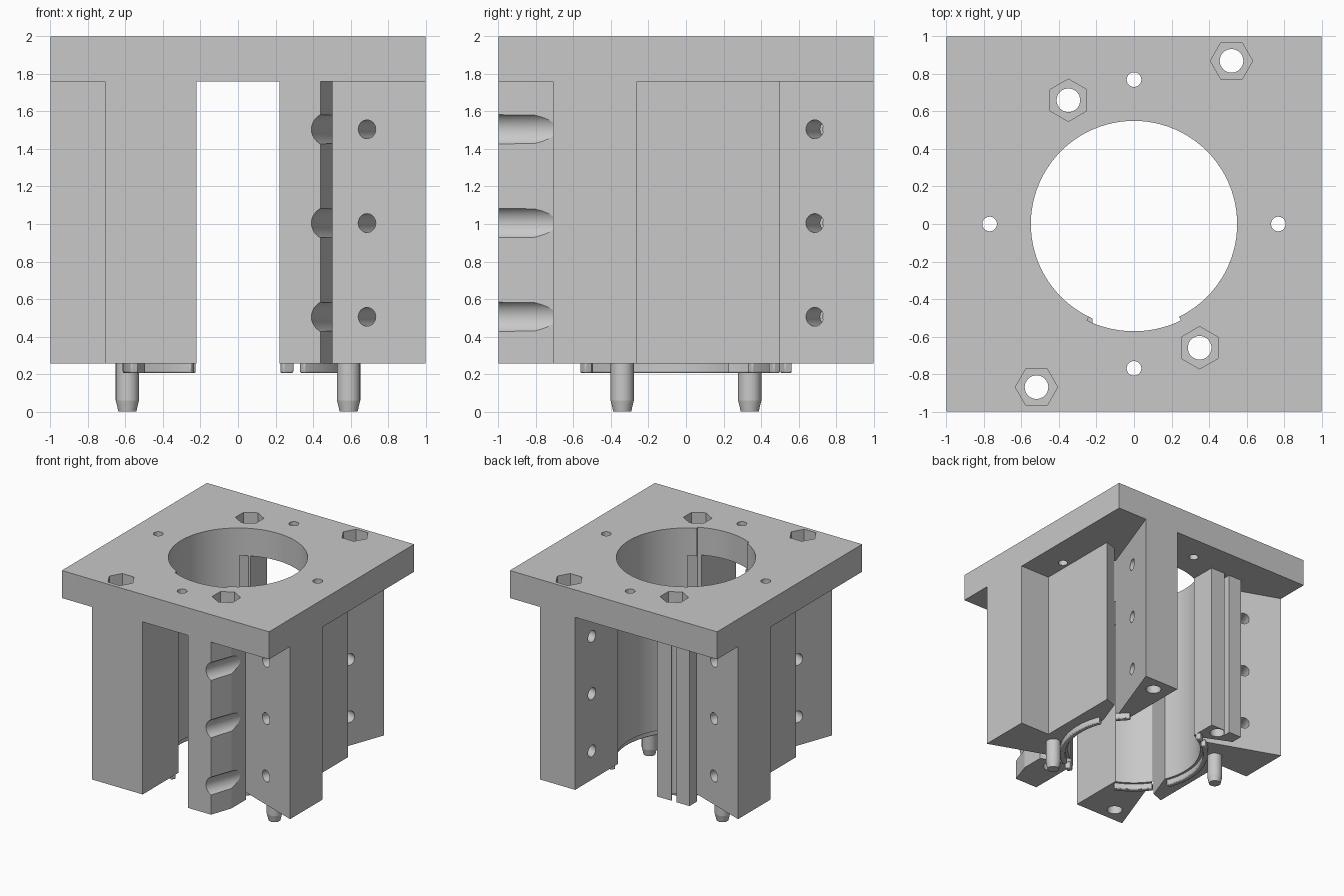
import bpy, bmesh, math
from mathutils import Matrix, Vector

cube = bpy.data.objects.get("Cube")
if cube:
    bpy.data.objects.remove(cube, do_unlink=True)

grey = bpy.data.materials.new("plain_grey")
grey.use_nodes = True
grey.diffuse_color = (0.58, 0.58, 0.58, 1)
grey.node_tree.nodes["Principled BSDF"].inputs["Base Color"].default_value = (0.58, 0.58, 0.58, 1)

PLATE_Z, BODY_Z, TOP = 1.76, 0.255, 2.0
BORE, WIDE_BORE = 0.55, 0.572
SLANT = math.radians(20)
LEVELS = (0.505, 1.005, 1.505)


def add(name, bm):
    bmesh.ops.recalc_face_normals(bm, faces=bm.faces)
    mesh = bpy.data.meshes.new(name)
    bm.to_mesh(mesh)
    bm.free()
    mesh.materials.append(grey)
    obj = bpy.data.objects.new(name, mesh)
    bpy.context.collection.objects.link(obj)
    return obj


def prism(name, outline, z0, z1):
    bm = bmesh.new()
    face = bm.faces.new([bm.verts.new((x, y, z0)) for x, y in outline])
    out = bmesh.ops.extrude_face_region(bm, geom=[face])
    verts = [v for v in out["geom"] if isinstance(v, bmesh.types.BMVert)]
    bmesh.ops.translate(bm, verts=verts, vec=(0, 0, z1 - z0))
    return add(name, bm)


def arc(r, a0, a1, step=3, centre=(0, 0)):
    n = max(2, round(abs(a1 - a0) / step))
    angles = [math.radians(a0 + (a1 - a0) * i / n) for i in range(n + 1)]
    return [(centre[0] + r * math.cos(a), centre[1] + r * math.sin(a)) for a in angles]


def turn(points):
    return [(-x, -y) for x, y in points]


def rods(name, centres, r):
    # Upright cylinders through the full height
    bm = bmesh.new()
    for x, y in centres:
        bmesh.ops.create_cone(bm, cap_ends=True, segments=32, radius1=r, radius2=r,
                              depth=2.4, matrix=Matrix.Translation((x, y, 1)))
    return add(name, bm)


def cross_rods(name, start, end, r):
    # Level cylinders repeated at the three bolt heights
    a, b = Vector((*start, 0)), Vector((*end, 0))
    rot = (b - a).to_track_quat("Z", "Y").to_matrix().to_4x4()
    bm = bmesh.new()
    for z in LEVELS:
        m = Matrix.Translation((a + b) / 2 + Vector((0, 0, z))) @ rot
        bmesh.ops.create_cone(bm, cap_ends=True, segments=32, radius1=r, radius2=r,
                              depth=(b - a).length, matrix=m)
    return add(name, bm)


def cut(obj, tools):
    for c in tools:
        mod = obj.modifiers.new("cut", "BOOLEAN")
        mod.operation, mod.solver, mod.object = "DIFFERENCE", "EXACT", c
        c.hide_render = True
    dg = bpy.context.evaluated_depsgraph_get()
    mesh = bpy.data.meshes.new_from_object(obj.evaluated_get(dg))
    obj.modifiers.clear()
    obj.data = mesh


# Shared vertical drillings and hexagonal nut pockets
outer = [(0.52, 0.87), (-0.52, -0.87)]
inner = [(-0.35, 0.66), (0.35, -0.66)]
small = [(0.77, 0), (-0.77, 0), (0, 0.77), (0, -0.77)]
bolt_cut = rods("bolt_cutter", outer + inner, 0.063)
small_cut = rods("small_hole_cutter", small, 0.039)
nut_cuts = [prism("nut_cutter", arc(0.113, spin, spin + 300, 60, p), 1.86, 2.1)
            for spots, spin in ((outer, 0), (inner, 30)) for p in spots]

# Top plate with a bore that widens slightly at the front
plate = prism("top_plate", [(-1, -1), (1, -1), (1, 1), (-1, 1)], PLATE_Z, TOP)
bore_cut = prism("bore_cutter", arc(BORE, -64, 244) + arc(WIDE_BORE, 244, 296), 1.5, 2.2)
cut(plate, [bore_cut, bolt_cut, small_cut, *nut_cuts])

# Arm and block plans
side_arm = ([(1, -0.71), (1, -0.26), (0.71, -0.26), (0.71, 0.5), (0.60, 0.46)]
            + arc(BORE, 22.2, -56.1))
back_arm = [(0.71, 1), (0.37, 1)] + arc(BORE, 47.7, 33.8)
front_arm = [(-0.71, -1), (-0.22, -1)] + arc(BORE, 246.4, 213.8)
front_block = ([(0.22, -1), (0.44, -1), (0.505, -0.81), (0.505, -0.61)]
               + arc(WIDE_BORE, -64.3, -67.3))
# The back block is shorter and has a narrow upright groove
back_block = ([(-0.23, 0.73), (-0.37, 0.73), (-0.37, 0.67), (-0.42, 0.67), (-0.42, 0.73),
               (-0.545, 0.73), (-0.545, 0.625)] + arc(BORE, 116.5, 114.5))

plans = {"left_arm": side_arm, "right_arm": turn(side_arm), "back_arm": back_arm,
         "front_arm": front_arm, "front_block": front_block, "back_block": back_block}
arms = {n: prism(n, p, BODY_Z, PLATE_Z) for n, p in plans.items()}

# Level bolt holes and driver slots, square to the slanted faces
side_in = (math.sin(SLANT), math.cos(SLANT))
cross_in = (-side_in[1], side_in[0])


def line(p, d, t0, t1):
    return [(p[0] + d[0] * t, p[1] + d[1] * t) for t in (t0, t1)]


side_hole = line((0.69, -0.59), side_in, -0.15, 0.3)
through = line((0.60, 0.685), cross_in, -0.2, 0.5)
blind = line((0.60, 0.685), cross_in, -0.2, 0.25)
slot = line((0.487, -1), side_in, -0.1, 0.6)
level_cuts = {"left_arm": (side_hole, 0.05), "right_arm": (turn(side_hole), 0.05),
              "back_arm": (through, 0.05), "front_arm": (turn(blind), 0.05),
              "front_block": (slot, 0.09)}
cutters = [bolt_cut, small_cut, bore_cut, *nut_cuts]
for name, (ends, r) in level_cuts.items():
    c = cross_rods(name + "_cutter", *ends, r)
    cutters.append(c)
    cut(arms[name], [c] if name in ("left_arm", "right_arm") else [c, bolt_cut])
cut(arms["back_block"], [bolt_cut])

# Thin lips under the arms, following the bore
lips = {"left": (-55, 22), "right": (125, 202), "back": (35, 47), "front": (215, 246),
        "front_block": (-67, -61), "back_block": (113, 119)}
parts = []
for name, (a0, a1) in lips.items():
    ring = arc(WIDE_BORE, a0, a1) + arc(WIDE_BORE + 0.043, a1, a0)
    lip = prism(name + "_lip", ring, 0.205, BODY_Z + 0.01)
    mod = lip.modifiers.new("soft_edge", "BEVEL")
    mod.width, mod.segments, mod.limit_method = 0.008, 2, "ANGLE"
    parts.append(lip)

# Locating pins with tapered tips
for name, x, y in (("left_pin", 0.59, -0.34), ("right_pin", -0.59, 0.34)):
    bm = bmesh.new()
    for r0, r1, z0, z1 in ((0.062, 0.062, 0.06, 0.3), (0.048, 0.062, 0.0, 0.06)):
        bmesh.ops.create_cone(bm, cap_ends=True, segments=32, radius1=r0, radius2=r1,
                              depth=z1 - z0, matrix=Matrix.Translation((x, y, (z0 + z1) / 2)))
    parts.append(add(name, bm))

# Remove the helpers and smooth the round walls
for c in cutters:
    bpy.data.objects.remove(c, do_unlink=True)
bpy.ops.object.select_all(action="DESELECT")
for obj in [plate, *arms.values(), *parts]:
    obj.select_set(True)
    bpy.context.view_layer.objects.active = obj
bpy.ops.object.shade_smooth_by_angle(angle=math.radians(18))
